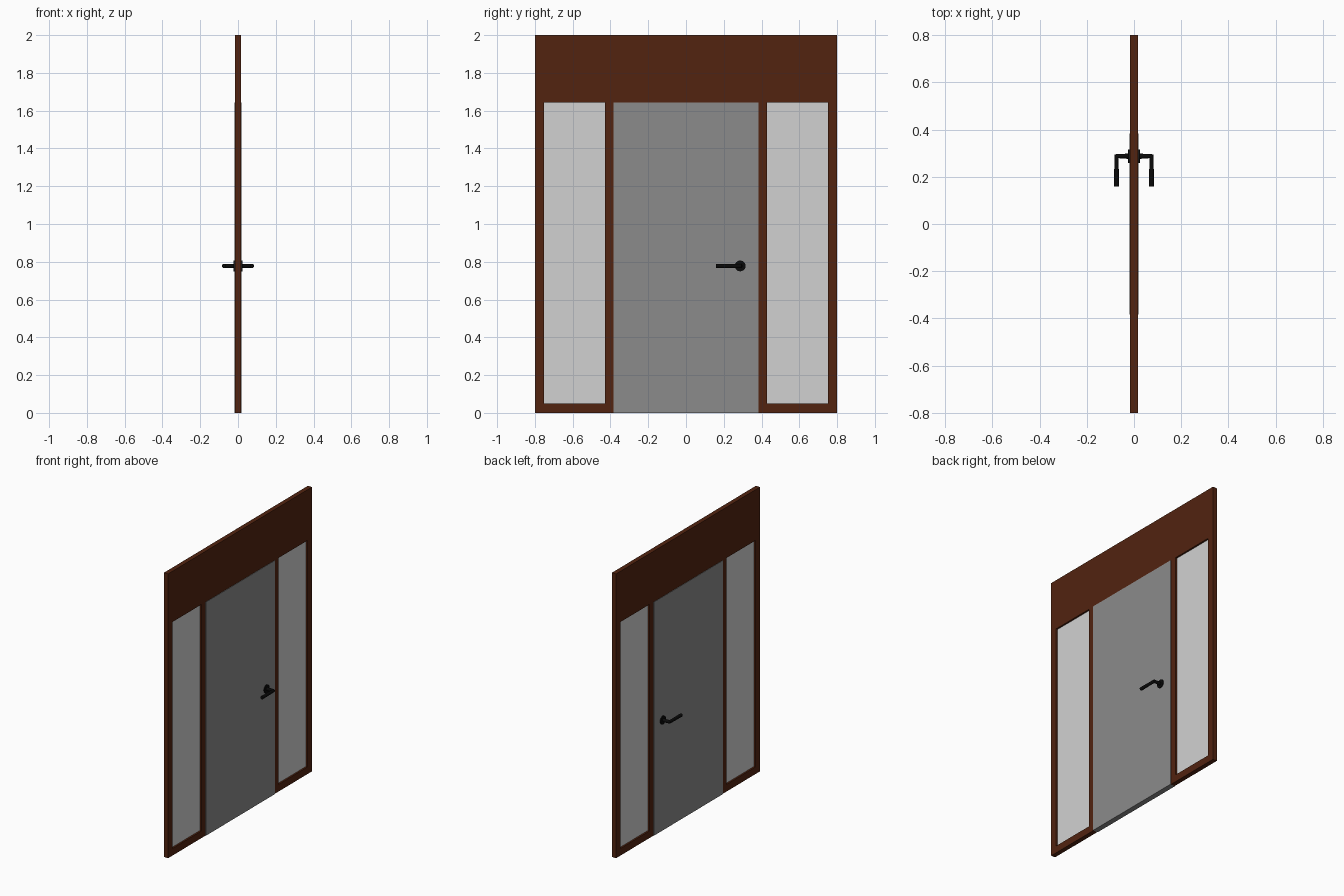
import bpy
import bmesh

cube = bpy.data.objects.get("Cube")
if cube:
    bpy.data.objects.remove(cube, do_unlink=True)


def make_material(name, color, rough=0.6):
    mat = bpy.data.materials.new(name)
    mat.use_nodes = True
    mat.diffuse_color = (*color, 1)
    bsdf = next(n for n in mat.node_tree.nodes if n.type == 'BSDF_PRINCIPLED')
    bsdf.inputs["Base Color"].default_value = (*color, 1)
    bsdf.inputs["Roughness"].default_value = rough
    return mat


wood = make_material("brown wood", (0.085, 0.017, 0.005))
door_grey = make_material("door grey", (0.26, 0.26, 0.26))
glass = make_material("pale glass", (0.64, 0.64, 0.64))
black = make_material("black metal", (0.003, 0.003, 0.003))

HALF_WIDTH, HEIGHT = 0.8, 2.0
HEAD = 1.643            # underside of the header
DOOR_EDGE = 0.383
PANE = (0.428, 0.752)   # inner and outer edge of each sidelight
SILL = 0.05
FRAME_T, DOOR_T, GLASS_T = 0.032, 0.038, 0.008


def link(name, mesh, mat):
    obj = bpy.data.objects.new(name, mesh)
    bpy.context.collection.objects.link(obj)
    obj.data.materials.append(mat)
    return obj


def slab(name, thick, y, z, mat):
    """Upright box centred on x = 0, spanning the given y and z ranges."""
    bm = bmesh.new()
    bmesh.ops.create_cube(bm, size=1)
    for v in bm.verts:
        v.co = (v.co.x * thick, y[v.co.y > 0], z[v.co.z > 0])
    mesh = bpy.data.meshes.new(name)
    bm.to_mesh(mesh)
    bm.free()
    return link(name, mesh, mat)


def tube(name, points, radius, mat):
    """Round bar with mitred corners and capped ends."""
    curve = bpy.data.curves.new(name, 'CURVE')
    curve.dimensions = '3D'
    curve.bevel_depth = radius
    curve.bevel_resolution = 6
    curve.use_fill_caps = True
    spline = curve.splines.new('POLY')
    spline.points.add(len(points) - 1)
    for p, co in zip(spline.points, points):
        p.co = (*co, 1)
    obj = link(name, curve, mat)
    bpy.ops.object.select_all(action='DESELECT')
    obj.select_set(True)
    bpy.context.view_layer.objects.active = obj
    bpy.ops.object.convert(target='MESH')
    bpy.ops.object.shade_smooth_by_angle()


# Header and door leaf
slab("header", FRAME_T, (-HALF_WIDTH, HALF_WIDTH), (HEAD, HEIGHT), wood)
slab("door_leaf", DOOR_T, (-DOOR_EDGE, DOOR_EDGE), (0, HEAD), door_grey)

# Sidelight on each side of the door
for side, s in (("front", -1), ("back", 1)):
    def span(a, b):
        return tuple(sorted((s * a, s * b)))
    slab(side + "_inner_post", FRAME_T, span(DOOR_EDGE, PANE[0]), (0, HEAD), wood)
    slab(side + "_outer_post", FRAME_T, span(PANE[1], HALF_WIDTH), (0, HEAD), wood)
    slab(side + "_bottom_rail", FRAME_T, span(*PANE), (0, SILL), wood)
    slab(side + "_glass", GLASS_T, span(*PANE), (SILL, HEAD), glass)

# Lever handle and round plate on both faces
HY, HZ = 0.287, 0.778
for side, s in (("right", -1), ("left", 1)):
    tube(side + "_handle_plate", [(s * 0.015, HY, HZ), (s * 0.025, HY, HZ)], 0.029, black)
    tube(side + "_lever", [(s * 0.02, HY, HZ), (s * 0.074, HY, HZ), (s * 0.074, 0.158, HZ)],
         0.0115, black)
